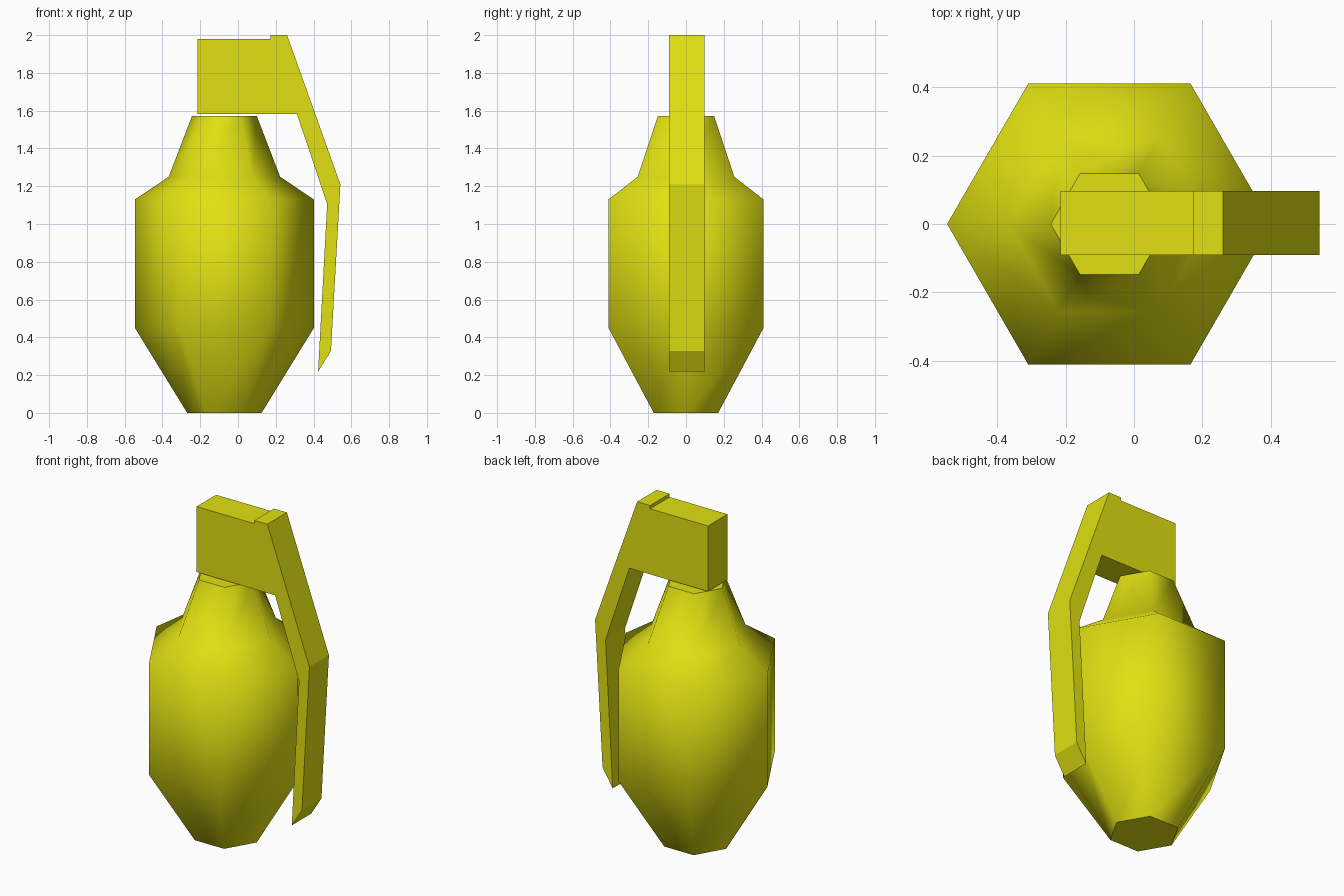
import bpy, bmesh, math

if "Cube" in bpy.data.objects:
    bpy.data.objects.remove(bpy.data.objects["Cube"])

yellow = bpy.data.materials.new("olive_yellow")
yellow.diffuse_color = (0.75, 0.75, 0.006, 1)
yellow.use_nodes = True
yellow.node_tree.nodes["Principled BSDF"].inputs["Base Color"].default_value = yellow.diffuse_color


def finish(bm, name):
    bmesh.ops.recalc_face_normals(bm, faces=bm.faces)
    mesh = bpy.data.meshes.new(name)
    bm.to_mesh(mesh)
    bm.free()
    mesh.materials.append(yellow)
    obj = bpy.data.objects.new(name, mesh)
    bpy.context.collection.objects.link(obj)
    return obj


# Body: stacked hexagonal rings (radius, height), smooth sides and flat caps
CX, SIDES = -0.072, 6
profile = [(0.197, 0), (0.474, 0.45), (0.474, 1.13), (0.295, 1.25), (0.171, 1.573)]
bm = bmesh.new()
rings = [[bm.verts.new((CX + r * math.cos(i * math.tau / SIDES),
                        r * math.sin(i * math.tau / SIDES), z))
          for i in range(SIDES)] for r, z in profile]
for low, high in zip(rings, rings[1:]):
    for i in range(SIDES):
        j = (i + 1) % SIDES
        bm.faces.new((low[i], low[j], high[j], high[i])).smooth = True
for ring in (rings[0], rings[-1]):
    cap = bm.faces.new(ring)
    for edge in cap.edges:
        edge.smooth = False
finish(bm, "body")

# Fuse head and safety lever: one side profile extruded across y
outline = [(-0.215, 1.583), (0.312, 1.583), (0.472, 1.105), (0.424, 0.218),
           (0.492, 0.328), (0.542, 1.21), (0.26, 2.0), (0.173, 2.0),
           (0.173, 1.98), (-0.215, 1.98)]
bm = bmesh.new()
side = bm.faces.new([bm.verts.new((x, -0.09, z)) for x, z in outline])
ext = bmesh.ops.extrude_face_region(bm, geom=[side])
bmesh.ops.translate(bm, vec=(0, 0.187, 0),
                    verts=[g for g in ext["geom"] if isinstance(g, bmesh.types.BMVert)])
finish(bm, "fuse_and_lever")
